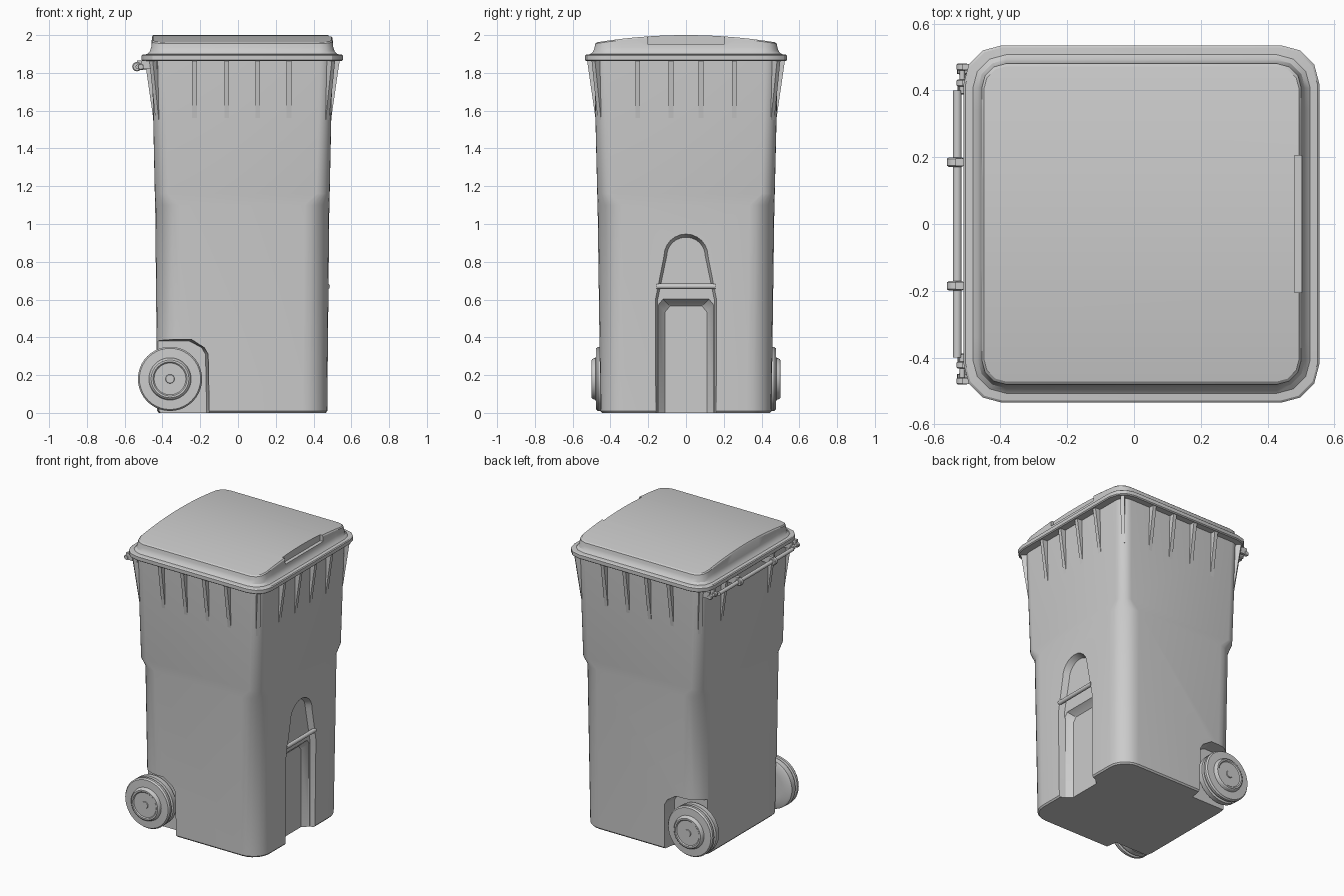
import bpy, bmesh
from math import sin, cos, pi, radians
from mathutils import Vector

if "Cube" in bpy.data.objects:
    bpy.data.objects.remove(bpy.data.objects["Cube"])

CX = 0.0225  # the bin body sits slightly forward of the hinge


def loft(name, rings, strip_cap=False, smooth=30):
    """Skin a list of equal-length closed rings and cap both ends."""
    bm = bmesh.new()
    vs = [[bm.verts.new(p) for p in r] for r in rings]
    n = len(vs[0])
    for a, b in zip(vs, vs[1:]):
        for i in range(n):
            j = (i + 1) % n
            bm.faces.new((a[i], a[j], b[j], b[i]))
    bm.faces.new(vs[0])
    if strip_cap:
        t = vs[-1]
        for i in range(n // 2 - 1):
            bm.faces.new((t[i], t[i + 1], t[n - 2 - i], t[n - 1 - i]))
    else:
        bm.faces.new(vs[-1])
    bmesh.ops.recalc_face_normals(bm, faces=bm.faces)
    me = bpy.data.meshes.new(name)
    bm.to_mesh(me)
    bm.free()
    ob = bpy.data.objects.new(name, me)
    bpy.context.collection.objects.link(ob)
    shade(ob, smooth)
    return ob


def shade(ob, angle=30):
    bpy.ops.object.select_all(action='DESELECT')
    ob.select_set(True)
    bpy.context.view_layer.objects.active = ob
    bpy.ops.object.shade_smooth_by_angle(angle=radians(angle))


def rounded(hx, hy, r, z, segs=6, crown=0.0, ny=1):
    """Rounded rectangle; crown lifts the middle along y."""
    half = []
    for s, a0 in ((-1, -pi / 2), (1, 0)):
        for k in range(segs + 1):
            a = a0 + k * pi / 2 / segs
            half.append((hx - r + r * cos(a), s * (hy - r) + r * sin(a)))
        if s < 0:
            half += [(hx, (hy - r) * (2 * k / ny - 1)) for k in range(1, ny)]
    pts = half + [(-x, y) for x, y in reversed(half)]
    return [(x + CX, y, z + crown * (1 - (y / hy) ** 2)) for x, y in pts]


def box(name, x0, x1, y0, y1, z0, z1):
    return loft(name, [[(x0, y0, z), (x1, y0, z), (x1, y1, z), (x0, y1, z)] for z in (z0, z1)])


def turned(name, x, z, profile, side=1, segs=16):
    """Solid of revolution around a y-parallel axis; profile is (radius, y)."""
    return loft(name, [[(x + r * cos(2 * pi * k / segs), side * y, z + r * sin(2 * pi * k / segs))
                        for k in range(segs)] for r, y in profile])


def cut(ob, cutter):
    m = ob.modifiers.new('cut', 'BOOLEAN')
    m.operation = 'DIFFERENCE'
    m.solver = 'EXACT'
    m.object = cutter
    bpy.context.view_layer.objects.active = ob
    bpy.ops.object.modifier_apply(modifier=m.name)
    bpy.data.objects.remove(cutter)


# Tapered body; corners become tighter above the mid-height step
body = loft('bin_body', [
    rounded(0.442, 0.444, 0.12, 0.0),
    rounded(0.45, 0.453, 0.13, 0.01),
    rounded(0.461, 0.468, 0.13, 1.10),
    rounded(0.463, 0.47, 0.07, 1.16),
    rounded(0.478, 0.487, 0.07, 1.87)])


# Arched recess in the +x face: shallow arch, deeper channel below
def arch(x, w, wt, spring, top):
    pts = [(-w, -0.1), (w, -0.1), (w, 0.6)]
    pts += [(wt * cos(a), spring + (top - spring) * sin(a)) for a in [k * pi / 12 for k in range(13)]]
    return [(x, y, z) for y, z in pts + [(-w, 0.6)]]


cut(body, loft('arch_cutter', [arch(0.56, 0.172, 0.126, 0.83, 0.957), arch(0.49, 0.165, 0.12, 0.83, 0.95),
                               arch(0.44, 0.15, 0.102, 0.83, 0.93)]))


def channel(x, w, top):
    return [(x, y, z) for y, z in ((-w, -0.1), (w, -0.1), (w, top - 0.03),
                                   (w - 0.025, top), (-w + 0.025, top), (-w, top - 0.03))]


cut(body, loft('channel_cutter', [channel(0.455, 0.15, 0.61), channel(0.435, 0.145, 0.60),
                                  channel(0.40, 0.11, 0.565)]))

# Wheel pockets
for s in (-1, 1):
    def pocket(y, d):
        return [(x, s * y, z) for x, z in ((-0.6, -0.1), (-0.15 - d, -0.1), (-0.158 - d, 0.31),
                                           (-0.178 - d, 0.345), (-0.245 - d, 0.388 - d / 2), (-0.6, 0.388 - d / 2))]
    cut(body, loft('pocket_cutter', [pocket(0.6, 0), pocket(0.45, 0), pocket(0.37, 0.014)]))
shade(body, 30)

# Grab bar across the recess
turned('grab_bar', 0.474, 0.67, [(0.014, -0.157), (0.014, 0.157)])


# Tapered ribs under the rim
def rib(x, y, ang):
    o, t = Vector((cos(ang), sin(ang), 0)), Vector((-sin(ang), cos(ang), 0))
    prof = ((-0.03, 1.55), (-0.002, 1.55), (0.044, 1.868), (-0.03, 1.868))
    loft('rib', [[Vector((x, y, z)) + o * d + t * w for d, z in prof] for w in (-0.0125, 0.0125)])


for s in (-1, 1):
    for x in (-0.23, -0.06, 0.105, 0.27):
        rib(x, s * 0.48, s * pi / 2)
    for y in (0.08, 0.255):
        rib(CX + 0.472, s * y, 0)
    rib(CX - 0.472, s * 0.255, pi)
    for q in (-1, 1):
        rib(CX + q * 0.452, s * 0.46, s * (pi / 4 if q > 0 else 3 * pi / 4))


# Lid: flange, cove and crowned top
def lid_ring(hx, hy, r, z, crown=0.0):
    return rounded(hx, hy, r, z, 3, crown, 12)


lid = loft('lid', [
    lid_ring(0.526, 0.528, 0.11, 1.862),
    lid_ring(0.5325, 0.535, 0.115, 1.868),
    lid_ring(0.5325, 0.535, 0.115, 1.892),
    lid_ring(0.527, 0.529, 0.112, 1.897),
    lid_ring(0.505, 0.507, 0.10, 1.899),
    lid_ring(0.49, 0.492, 0.085, 1.912),
    lid_ring(0.482, 0.484, 0.075, 1.935),
    lid_ring(0.478, 0.48, 0.072, 1.955, 0.036),
    lid_ring(0.472, 0.472, 0.068, 1.962, 0.038)], True)
cut(lid, box('grip_cutter', 0.48, 0.7, -0.205, 0.205, 1.952, 2.2))
shade(lid, 30)

# Rear hinge rod, brackets and end lugs
turned('hinge_rod', -0.529, 1.832, [(0.013, -0.4), (0.013, 0.4)])
for s in (-1, 1):
    turned('hinge_knuckle', -0.535, 1.833, [(0.02, 0.171), (0.025, 0.175), (0.025, 0.195), (0.02, 0.199)], s)
    box('hinge_bracket', -0.535, -0.44, s * 0.185 - 0.011, s * 0.185 + 0.011, 1.815, 1.866)
    for y in (0.422, 0.47):
        turned('end_lug', -0.514, 1.832, [(0.013, y - 0.011), (0.017, y - 0.007), (0.017, y + 0.007), (0.013, y + 0.011)], s)
        box('lug_arm', -0.514, -0.43, s * y - 0.009, s * y + 0.009, 1.82, 1.866)
    turned('lug_pin', -0.514, 1.832, [(0.008, 0.39), (0.008, 0.47)], s)

# Grooved wheels on a hidden axle
tyre = [(0.10, 0.385), (0.155, 0.388), (0.168, 0.395), (0.17, 0.43), (0.157, 0.434), (0.157, 0.446),
        (0.17, 0.45), (0.17, 0.466), (0.162, 0.476), (0.112, 0.478), (0.106, 0.495), (0.10, 0.50),
        (0.09, 0.50), (0.084, 0.494), (0.024, 0.494), (0.022, 0.499), (0.012, 0.499)]
for s in (-1, 1):
    turned('wheel', -0.36, 0.18, tyre, s, 40)
turned('axle', -0.36, 0.18, [(0.02, -0.40), (0.02, 0.40)])
